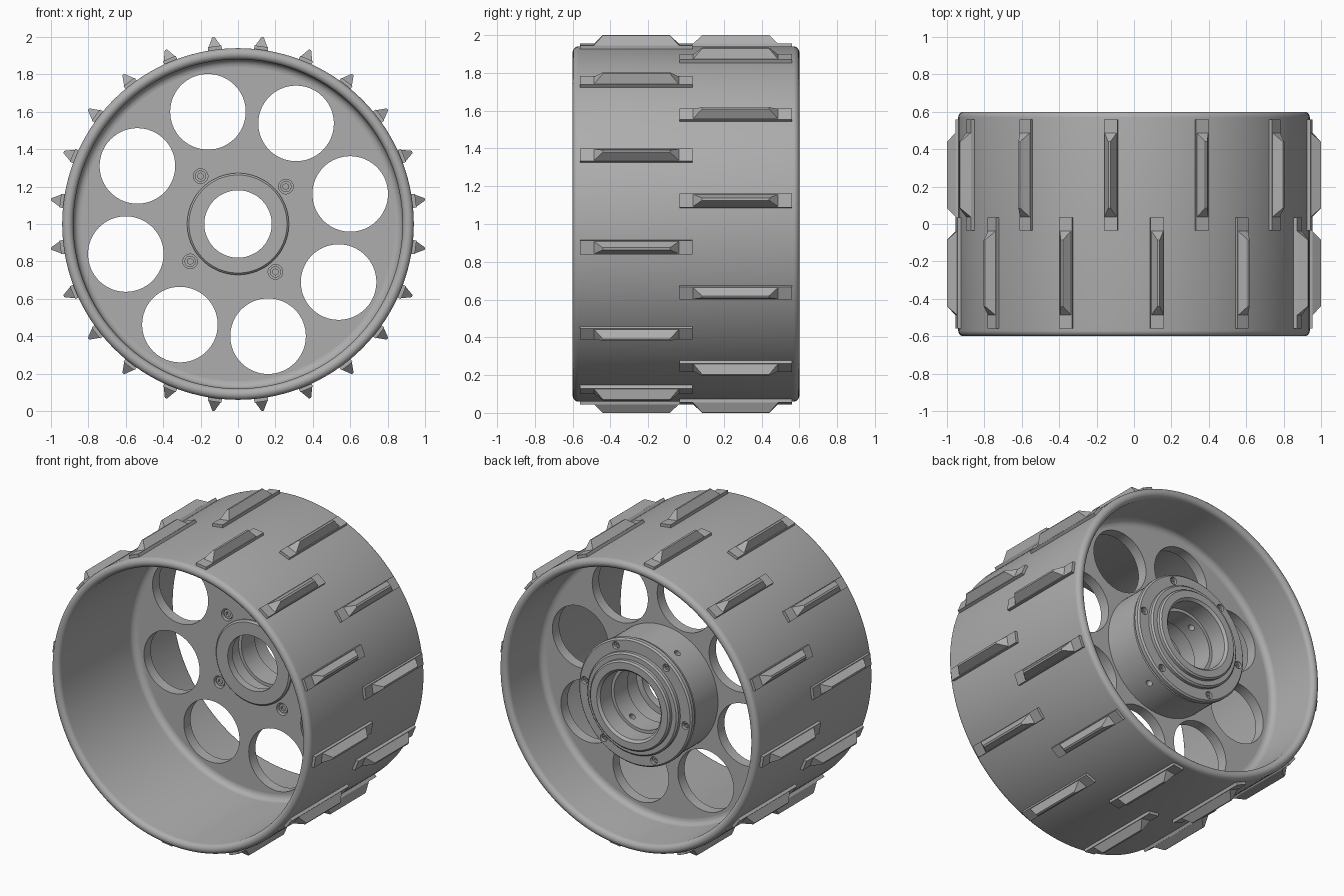
import bpy, bmesh
from math import sin, cos, pi, radians
from mathutils import Matrix, Vector

cube = bpy.data.objects.get("Cube")
if cube:
    bpy.data.objects.remove(cube)

grey = bpy.data.materials.new("machined grey")
grey.use_nodes = True
grey.diffuse_color = (0.42, 0.42, 0.42, 1)
grey.node_tree.nodes["Principled BSDF"].inputs["Base Color"].default_value = grey.diffuse_color

AXLE = Vector((0, 0, 1))


def finish(name, bm):
    bmesh.ops.recalc_face_normals(bm, faces=bm.faces)
    mesh = bpy.data.meshes.new(name)
    bm.to_mesh(mesh)
    bm.free()
    mesh.materials.append(grey)
    obj = bpy.data.objects.new(name, mesh)
    bpy.context.collection.objects.link(obj)
    return obj


def polar(r, y, angle):
    return AXLE + Vector((r * cos(angle), y, r * sin(angle)))


def lathe(bm, profile, steps):
    """Revolve a closed (radius, y) outline around the axle."""
    rings = [[bm.verts.new(polar(r, y, 2 * pi * i / steps)) for r, y in profile]
             for i in range(steps)]
    n = len(profile)
    for i in range(steps):
        a, b = rings[i], rings[(i + 1) % steps]
        for j in range(n):
            k = (j + 1) % n
            bm.faces.new((a[j], a[k], b[k], b[j]))


def arc(r, y, radius, start, end, steps=6):
    angles = [radians(start + (end - start) * i / steps) for i in range(steps + 1)]
    return [(r + radius * cos(a), y + radius * sin(a)) for a in angles]


def add_rod(bm, centre, radius, depth, axis, steps=32, radius2=None):
    turn = Vector((0, 0, 1)).rotation_difference(axis).to_matrix().to_4x4()
    bmesh.ops.create_cone(bm, cap_ends=True, segments=steps, radius1=radius,
                          radius2=radius if radius2 is None else radius2, depth=depth,
                          matrix=Matrix.Translation(centre) @ turn)


def cut(obj, bm):
    cutter = finish("cutter", bm)
    cutter.hide_render = True
    mod = obj.modifiers.new("holes", 'BOOLEAN')
    mod.operation, mod.solver, mod.object = 'DIFFERENCE', 'EXACT', cutter
    bpy.context.view_layer.objects.active = obj
    bpy.ops.object.modifier_apply(modifier=mod.name)
    bpy.data.objects.remove(cutter)


def smooth(obj):
    bpy.ops.object.select_all(action='DESELECT')
    obj.select_set(True)
    bpy.context.view_layer.objects.active = obj
    bpy.ops.object.shade_smooth_by_angle(angle=radians(32))


Y = Vector((0, 1, 0))
FRONT, BACK = 0.17, 0.24      # faces of the web disc

# Drum with rounded lips and inner fillets meeting the web
outline = arc(0.91, 0.57, 0.03, 0, 180, 10)
outline += arc(0.84, BACK + 0.04, 0.04, 0, -90)
outline += arc(0.84, FRONT - 0.04, 0.04, 90, 0)
outline += arc(0.91, -0.57, 0.03, 180, 360, 10)
bm = bmesh.new()
lathe(bm, outline, 120)
smooth(finish("drum", bm))

# Web disc with eight lightening holes and four countersinks
bm = bmesh.new()
lathe(bm, [(0.25, FRONT), (0.85, FRONT), (0.85, BACK), (0.25, BACK)], 96)
web = finish("web_disc", bm)
bm = bmesh.new()
for i in range(8):
    add_rod(bm, polar(0.621, 0.2, radians(15 + 45 * i)), 0.202, 0.3, Y, 64)
web_bolts = [radians(38 + 90 * i) for i in range(4)]
for a in web_bolts:
    add_rod(bm, polar(0.325, FRONT + 0.01, a), 0.039, 0.06, Y)
cut(web, bm)
smooth(web)

# Hub: front collar, barrel, bolted flange, stepped rear boss and stepped bore
profile = [(0.18, 0.15), (0.262, 0.15), (0.272, 0.16), (0.272, 0.21), (0.4, 0.21),
           (0.4, 0.475), (0.385, 0.48), (0.385, 0.49), (0.41, 0.495), (0.41, 0.52),
           (0.4, 0.53), (0.33, 0.53), (0.33, 0.55), (0.32, 0.56), (0.29, 0.56),
           (0.29, 0.58), (0.28, 0.59), (0.235, 0.59), (0.22, 0.575), (0.22, 0.46),
           (0.2, 0.46), (0.2, 0.32), (0.22, 0.32), (0.22, 0.2), (0.18, 0.2)]
bm = bmesh.new()
lathe(bm, profile, 80)
hub = finish("hub", bm)
bm = bmesh.new()
flange_bolts = [radians(8 + 60 * i) for i in range(6)]
for a in flange_bolts:
    add_rod(bm, polar(0.368, 0.53, a), 0.024, 0.05, Y, 24)
# Cross-drilled pin hole
a = radians(123)
add_rod(bm, polar(0, 0.4, a), 0.02, 1.0, Vector((cos(a), 0, sin(a))), 24)
cut(hub, bm)
smooth(hub)


# Screws: socket heads sunk in their recesses
def screws(name, angles, ring, y_face, inward, radius):
    bm = bmesh.new()
    for a in angles:
        add_rod(bm, polar(ring, y_face + inward * 0.03, a), radius, 0.035, Y, 24)
    obj = finish(name, bm)
    bm = bmesh.new()
    for a in angles:
        add_rod(bm, polar(ring, y_face + inward * 0.012, a), radius * 0.55, 0.026, Y, 6)
    cut(obj, bm)
    smooth(obj)


screws("web_screws", web_bolts, 0.325, FRONT, 1, 0.03)
screws("flange_screws", flange_bolts, 0.368, 0.53, -1, 0.018)


# Tread cleats: a low bar with a sharp raised ridge, twelve per staggered row
def loft(bm, lower, upper):
    a, b = ([bm.verts.new(p) for p in ring] for ring in (lower, upper))
    bm.faces.new(a)
    bm.faces.new(b)
    for i in range(4):
        j = (i + 1) % 4
        bm.faces.new((a[i], a[j], b[j], b[i]))


def rect(half_w, y0, y1, r):
    return [Vector((x, y, r)) for x, y in
            ((-half_w, y0), (half_w, y0), (half_w, y1), (-half_w, y1))]


def cleat_row(name, y0, y1, offset):
    bm = bmesh.new()
    for i in range(12):
        part = bmesh.new()
        loft(part, rect(0.037, y0, y1, 0.925), rect(0.037, y0, y1, 0.958))
        loft(part, rect(0.037, y0 + 0.065, y1 - 0.065, 0.95),
             rect(0.006, y0 + 0.12, y1 - 0.12, 1.008))
        place = Matrix.Translation(AXLE) @ Matrix.Rotation(radians(offset + 30 * i), 4, 'Y')
        part.transform(place)
        mesh = bpy.data.meshes.new("part")
        part.to_mesh(mesh)
        part.free()
        bm.from_mesh(mesh)
        bpy.data.meshes.remove(mesh)
    finish(name, bm)


cleat_row("front_cleats", -0.56, 0.035, 7.5)
cleat_row("rear_cleats", -0.035, 0.56, -7.5)
